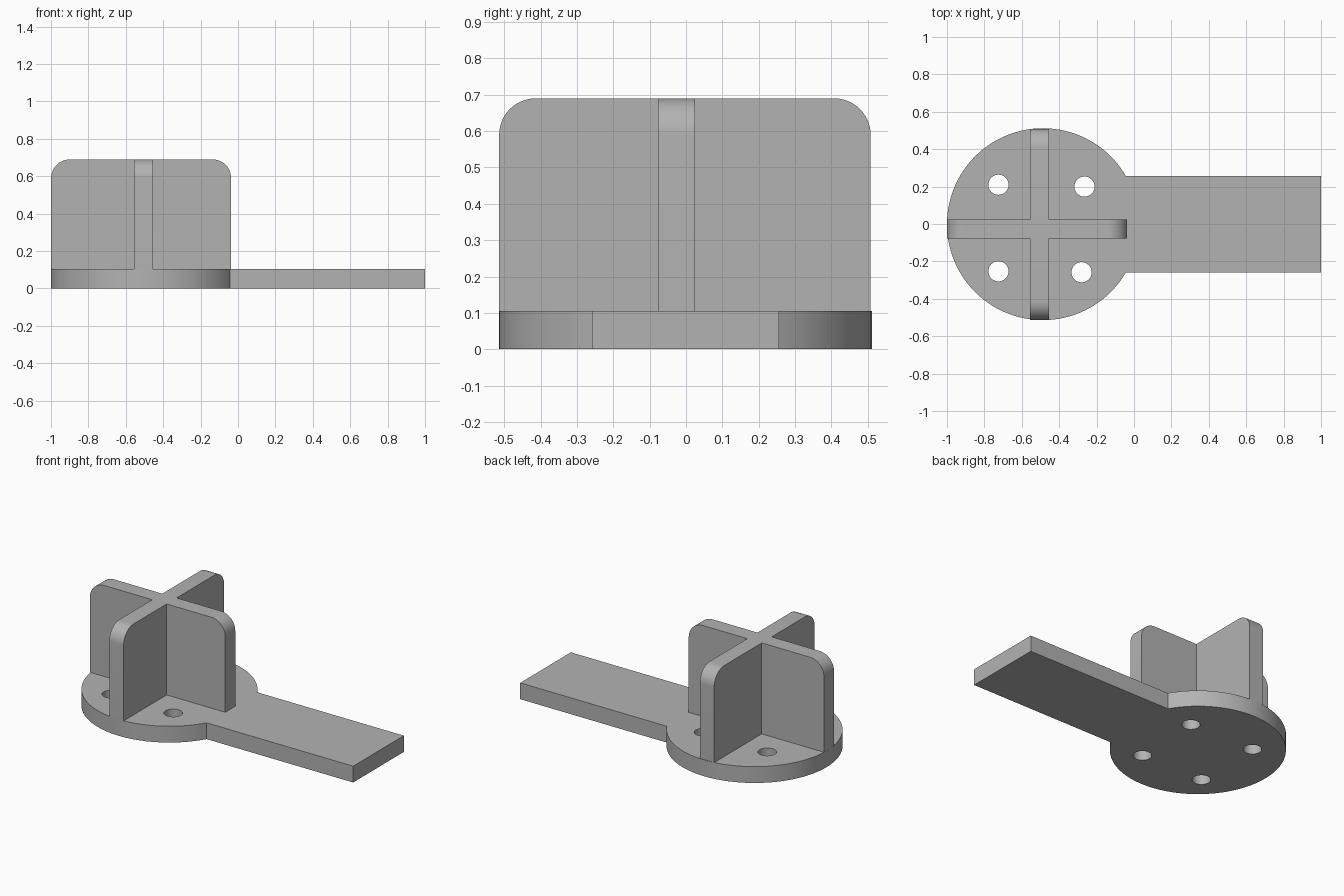
import bpy, bmesh, math

cube = bpy.data.objects.get("Cube")
if cube:
    bpy.data.objects.remove(cube, do_unlink=True)

grey = bpy.data.materials.new("plain grey")
grey.use_nodes = True
COLOUR = (0.45, 0.45, 0.45, 1)
grey.diffuse_color = COLOUR
grey.node_tree.nodes["Principled BSDF"].inputs["Base Color"].default_value = COLOUR

BASE_H, TOP = 0.105, 0.69
CX, CY, R = -0.487, -0.001, 0.513      # disc centre and radius
TAIL_W = 0.257                         # half width of the arm
FIN_X, FIN_Y, FIN_T = -0.505, -0.026, 0.102


def arc(cx, cy, r, start, end, steps):
    return [(cx + r * math.cos(start + (end - start) * i / steps),
             cy + r * math.sin(start + (end - start) * i / steps))
            for i in range(steps + 1)]


def extrude(name, points, direction):
    """Closed solid from a planar outline swept along a direction."""
    bm = bmesh.new()
    face = bm.faces.new([bm.verts.new(p) for p in points])
    swept = bmesh.ops.extrude_face_region(bm, geom=[face])["geom"]
    bmesh.ops.translate(bm, vec=direction,
                        verts=[v for v in swept if isinstance(v, bmesh.types.BMVert)])
    bmesh.ops.recalc_face_normals(bm, faces=bm.faces)
    mesh = bpy.data.meshes.new(name)
    bm.to_mesh(mesh)
    bm.free()
    mesh.materials.append(grey)
    obj = bpy.data.objects.new(name, mesh)
    bpy.context.collection.objects.link(obj)
    return obj


def boolean(target, tool, operation):
    mod = target.modifiers.new(tool.name, "BOOLEAN")
    mod.operation, mod.object, mod.solver = operation, tool, "EXACT"
    bpy.context.view_layer.objects.active = target
    bpy.ops.object.modifier_apply(modifier=mod.name)
    bpy.data.objects.remove(tool, do_unlink=True)


def smooth(obj):
    bpy.ops.object.select_all(action="DESELECT")
    obj.select_set(True)
    bpy.context.view_layer.objects.active = obj
    bpy.ops.object.shade_smooth_by_angle(angle=math.radians(30))


def fin_outline(low, high, radius=0.1):
    """Upright plate with rounded upper corners."""
    z, quarter = TOP - radius, math.pi / 2
    return ([(low, BASE_H), (high, BASE_H)]
            + arc(high - radius, z, radius, 0, quarter, 12)
            + arc(low + radius, z, radius, quarter, math.pi, 12))


# Disc with a flat arm, one outline
join = math.asin(TAIL_W / R)
outline = arc(CX, CY, R, join, 2 * math.pi - join, 96)
outline += [(1, CY - TAIL_W), (1, CY + TAIL_W)]
base = extrude("base_plate", [(x, y, 0) for x, y in outline], (0, 0, BASE_H))

# Four screw holes
for x, y in [(-0.725, 0.21), (-0.265, 0.2), (-0.725, -0.253), (-0.28, -0.258)]:
    ring = arc(x, y, 0.054, 0, 2 * math.pi, 32)[:-1]
    drill = extrude("hole_cutter", [(a, b, -0.1) for a, b in ring], (0, 0, 0.4))
    drill.hide_render = True
    boolean(base, drill, "DIFFERENCE")
smooth(base)

# Crossed upright fins
fins = extrude("crossed_fins",
               [(a, FIN_Y - FIN_T / 2, z) for a, z in fin_outline(-0.999, -0.037)],
               (0, FIN_T, 0))
cross = extrude("cross_fin",
                [(FIN_X - FIN_T / 2, a, z) for a, z in fin_outline(-0.514, 0.508)],
                (FIN_T, 0, 0))
boolean(fins, cross, "UNION")
smooth(fins)
